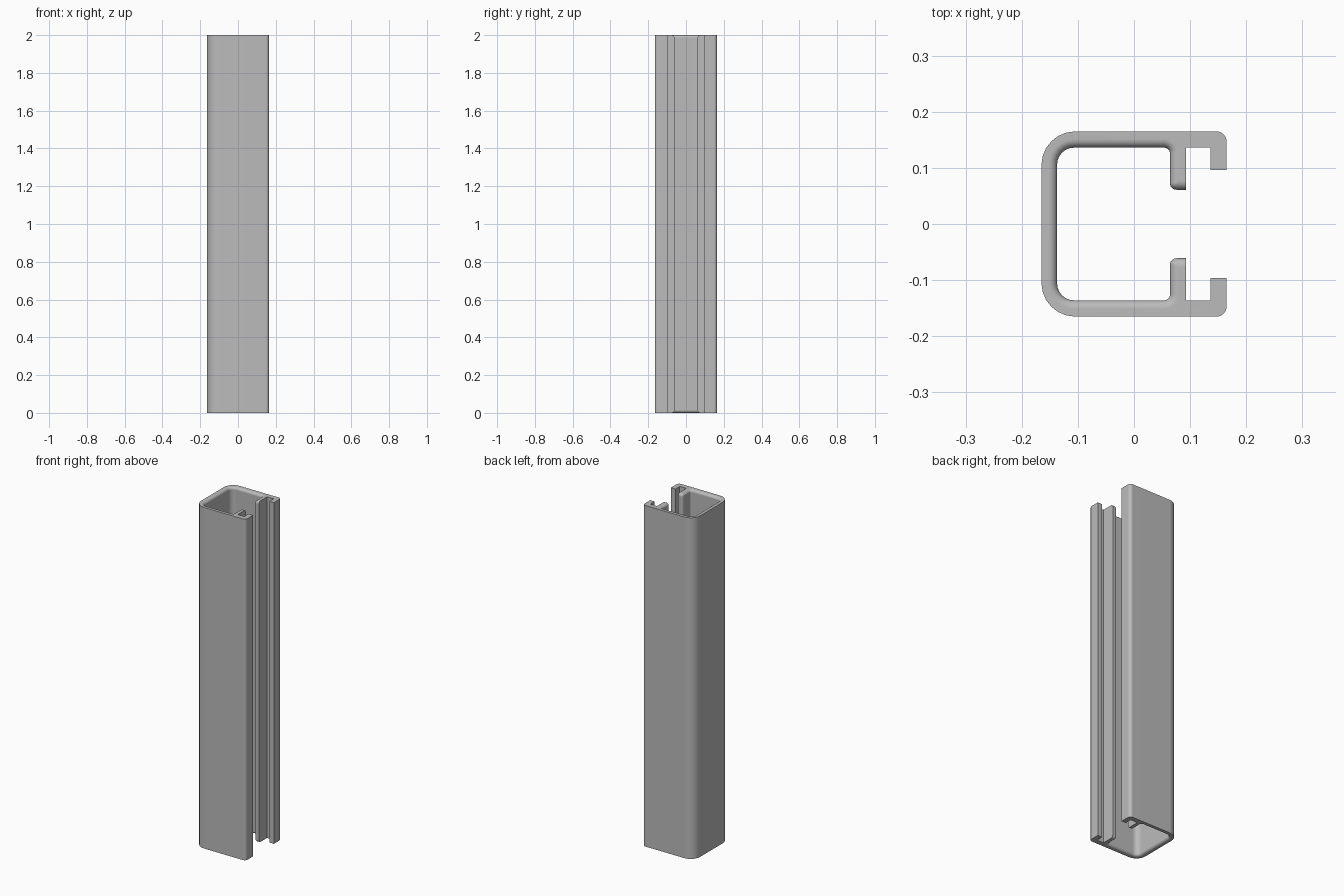
import bpy, bmesh, math
from mathutils import Vector

if "Cube" in bpy.data.objects:
    bpy.data.objects.remove(bpy.data.objects["Cube"])

LENGTH = 2.0
FILLET = 0.015     # rounding of the cavity rim at both ends
STEPS = 6          # segments per rounded corner

grey = bpy.data.materials.new("aluminium_grey")
grey.diffuse_color = (0.5, 0.5, 0.5, 1)
grey.use_nodes = True
grey.node_tree.nodes["Principled BSDF"].inputs["Base Color"].default_value = grey.diffuse_color


def round_corners(corners):
    """Closed outline from (x, y, radius) corners; radius 0 stays sharp."""
    pts = []
    for i, (x, y, r) in enumerate(corners):
        p = Vector((x, y))
        if r == 0:
            pts.append(p)
            continue
        a = (Vector(corners[i - 1][:2]) - p).normalized()
        b = (Vector(corners[(i + 1) % len(corners)][:2]) - p).normalized()
        centre = p + (a + b) * r
        for k in range(STEPS + 1):
            t = math.pi / 2 * k / STEPS
            pts.append(centre - b * r * math.cos(t) - a * r * math.sin(t))
    return pts


def section(d):
    """Channel cross-section with the cavity side cut back by d."""
    tip = max(0.012 - d, 0.001)
    half = [                                   # upper half, outside to inside
        (-0.165, 0.165, 0.06), (0.165, 0.165, 0.018),
        (0.165, 0.096, 0), (0.136, 0.096, 0),  # hook
        (0.136, 0.136, 0), (0.093, 0.136, 0),  # slot
        (0.093, 0.061 + d, 0), (0.064 + d, 0.061 + d, tip),   # lip
        (0.064 + d, 0.136 + d, 0.01 + d),
        (-0.137 - d, 0.136 + d, 0.03 + d),     # cavity
    ]
    return round_corners(half + [(x, -y, r) for x, y, r in reversed(half)])


# Heights and cut-back of each level, following a quarter circle at each end
quarter = [math.pi / 2 * k / STEPS for k in range(STEPS + 1)]
low = [(FILLET * (1 - math.cos(t)), FILLET * (1 - math.sin(t))) for t in quarter]
levels = low + [(LENGTH - z, d) for z, d in reversed(low)]

# Extruded channel
bm = bmesh.new()
rings = [[bm.verts.new((p.x, p.y, z)) for p in section(d)] for z, d in levels]
n = len(rings[0])
for lower, upper in zip(rings, rings[1:]):
    for i in range(n):
        j = (i + 1) % n
        bm.faces.new((lower[i], lower[j], upper[j], upper[i]))
caps = [bm.faces.new(rings[0]), bm.faces.new(rings[-1])]
bmesh.ops.recalc_face_normals(bm, faces=bm.faces)
bmesh.ops.triangulate(bm, faces=caps)

mesh = bpy.data.meshes.new("channel_profile")
bm.to_mesh(mesh)
bm.free()
mesh.materials.append(grey)
channel = bpy.data.objects.new("channel_profile", mesh)
bpy.context.collection.objects.link(channel)

# Smooth rounded edges, flat walls
bpy.context.view_layer.objects.active = channel
channel.select_set(True)
bpy.ops.object.shade_smooth_by_angle(angle=math.radians(30))
weighted = channel.modifiers.new("flat_walls", 'WEIGHTED_NORMAL')
weighted.keep_sharp = True
